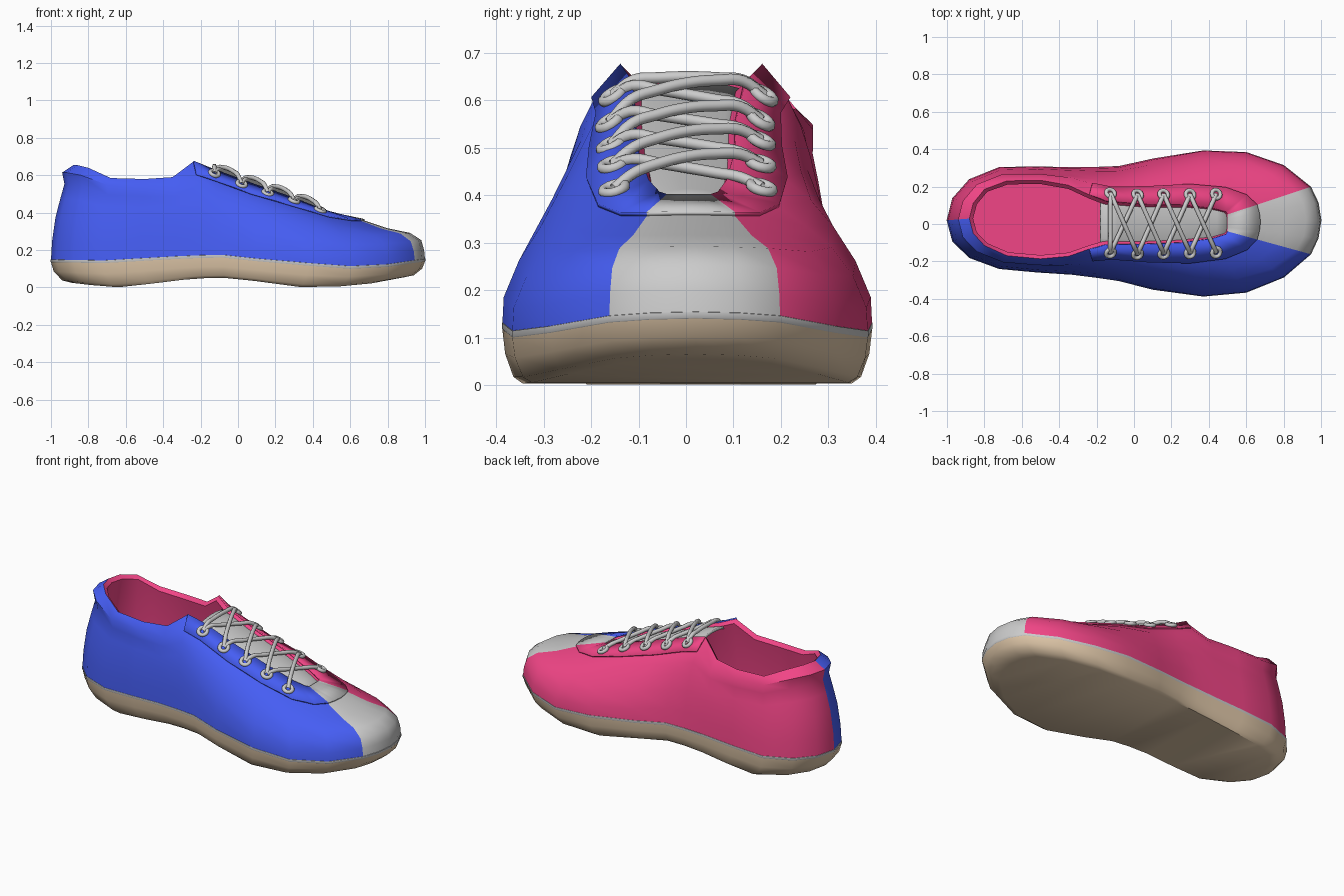
import bpy, math
from mathutils import Vector
from mathutils.bvhtree import BVHTree

if "Cube" in bpy.data.objects:
    bpy.data.objects.remove(bpy.data.objects["Cube"])


def material(name, rgb):
    m = bpy.data.materials.new(name)
    m.diffuse_color = (*rgb, 1)
    m.use_nodes = True
    m.node_tree.nodes["Principled BSDF"].inputs["Base Color"].default_value = m.diffuse_color
    return m


RED = material("red", (0.88, 0.06, 0.24))
BLUE = material("blue", (0.06, 0.11, 0.9))
TAN = material("tan", (0.75, 0.58, 0.4))
GREY = material("grey", (0.8, 0.8, 0.8))


def interp(table, x):
    if x <= table[0][0]:
        return table[0][1]
    for (a, u), (b, v) in zip(table, table[1:]):
        if x <= b:
            return u + (v - u) * (x - a) / (b - a)
    return table[-1][1]


def smooth(obj, angle=50):
    bpy.ops.object.select_all(action='DESELECT')
    obj.select_set(True)
    bpy.context.view_layer.objects.active = obj
    bpy.ops.object.shade_smooth_by_angle(angle=math.radians(angle))


def loft(name, rows, mats=(), closed=True, cap_start=False, cap_end=False, pick=None, angle=50):
    """Skin a list of rows of points; caps join the left and right halves of a ring."""
    n = len(rows[0])
    verts = [p for row in rows for p in row]
    faces, index = [], []
    for j in range(len(rows) - 1):
        for i in range(n if closed else n - 1):
            k = (i + 1) % n
            faces.append((j * n + i, (j + 1) * n + i, (j + 1) * n + k, j * n + k))
            index.append(pick(i) if pick else 0)
    for use, o, flip in ((cap_start, 0, False), (cap_end, (len(rows) - 1) * n, True)):
        if use:
            for i in range(n // 2):
                f = [o + i, o + i + 1, o + (n - i - 1) % n, o + (n - i) % n]
                f = list(dict.fromkeys(f))
                faces.append(tuple(f[::-1] if flip else f))
                index.append(0)
    mesh = bpy.data.meshes.new(name)
    mesh.from_pydata([tuple(v) for v in verts], [], faces)
    for m in mats:
        mesh.materials.append(m)
    for p, i in zip(mesh.polygons, index):
        p.material_index = i
    obj = bpy.data.objects.new(name, mesh)
    bpy.context.collection.objects.link(obj)
    smooth(obj, angle)
    return obj


def thicken(obj, t, offset):
    m = obj.modifiers.new("thickness", 'SOLIDIFY')
    m.thickness, m.offset = t, offset


# Height and centre lines along the shoe
CENTRE = [(-1, .02), (-.8, .035), (-.4, .02), (0, -.002), (.4, .003), (1, .02)]
SOLE_TOP = [(-1, .135), (-.7, .13), (-.4, .15), (-.1, .162), (.2, .13), (.6, .1), (.8, .11), (1, .14)]
SOLE_LOW = [(-1, .025), (-.85, .01), (-.7, 0), (-.35, .04), (-.12, .055), (.1, .035),
            (.35, .003), (.6, .005), (.8, .022), (1, .055)]
THROAT = [(-.18, .643), (-.15, .635), (.05, .56), (.25, .49), (.42, .425), (.5, .395), (.55, .375)]

# Half stations heel to toe: base x, base y, rim x, rim y, rim z, profile blend
HALF = [(-1, 0, -.88, 0, .655, 0), (-.97, .115, -.86, .08, .655, 0), (-.88, .21, -.8, .15, .64, 0),
        (-.72, .272, -.68, .2, .585, 0), (-.52, .283, -.5, .21, .58, .3), (-.33, .287, -.35, .19, .59, .7),
        (-.2, .296, -.24, .145, .672, 1), (-.08, .307, -.15, .115, .635, 1.2), (.1, .35, .05, .105, .56, 1.6),
        (.37, .39, .25, .1, .49, 2), (.6, .375, .42, .08, .425, 2.2), (.8, .3, .49, .06, .4, 2.6),
        (.945, .18, .5, .045, .395, 2.9), (.985, .095, .5, .022, .395, 3), (1, 0, .5, 0, .395, 3)]
# Wall profiles (inward fraction, upward fraction): heel, arch, ball, toe
PROFILES = [
    [(0, 0), (.05, .2), (.2, .45), (.42, .65), (.6, .8), (.5, .92), (1, 1)],
    [(0, 0), (.05, .2), (.15, .45), (.28, .62), (.42, .75), (.6, .86), (1, 1)],
    [(0, 0), (.01, .16), (.12, .37), (.28, .57), (.44, .72), (.62, .84), (1, 1)],
    [(0, 0), (.01, .2), (.04, .42), (.16, .58), (.4, .68), (.65, .85), (1, 1)]]

RING = [(s, 1) for s in HALF] + [(s, -1) for s in HALF[-2:0:-1]]


def base_point(s, side, scale=1.0):
    return s[0] * scale, interp(CENTRE, s[0]) + side * s[1] * scale


def rim_point(s, side):
    return Vector((s[2], interp(CENTRE, s[2]) + side * s[3], s[4]))


def wall_point(s, side, level):
    a = min(int(s[5]), 2)
    h, v = Vector(PROFILES[a][level]).lerp(Vector(PROFILES[a + 1][level]), s[5] - a)
    x, y = base_point(s, side)
    b, r = Vector((x, y, interp(SOLE_TOP, s[0]) + .01)), rim_point(s, side)
    p = b.lerp(r, h)
    p.z = b.z + (r.z - b.z) * v
    return p


def panel(i):
    return 0 if i < 12 else (2 if i < 16 else 1)


# Upper: red and blue quarters with grey toe
walls = [[wall_point(s, d, l) for s, d in RING] for l in range(7)]
upper = loft("upper", walls, (RED, BLUE, GREY), pick=panel)

# Raised lacing facing around the throat
facing = loft("lace_facing", [row[6:23] for row in walls[5:]], (RED, BLUE, GREY), closed=False,
              pick=lambda i: panel(i + 6))
thicken(facing, .008, 1)

# Lining and insole
def lining_point(s, d, step):
    r = rim_point(s, d)
    if step == 0:
        return r
    if step == 1:
        aim = Vector((max(-.6, min(.3, r.x)), interp(CENTRE, r.x), r.z))
        return r + (aim - r).normalized() * .02 - Vector((0, 0, .02))
    x, y = base_point(s, d)
    p = r.lerp(Vector((x, y, 0)), .3)
    p.z = .3 if step == 2 else .2
    return p


loft("lining", [[lining_point(s, d, k) for s, d in RING] for k in range(4)], (RED,), cap_end=True)


# Sole
def sole_ring(scale, f):
    ring = []
    for s, d in RING:
        lo, hi = interp(SOLE_LOW, s[0]), interp(SOLE_TOP, s[0])
        ring.append((*base_point(s, d, scale), lo + (hi - lo) * f))
    return ring


loft("sole", [sole_ring(.89, 0), sole_ring(.94, .12), sole_ring(.985, .55), sole_ring(1, 1)],
     (TAN,), cap_start=True, cap_end=True, angle=40)

# Thin grey welt between sole and upper
loft("welt", [[(x, y, z + dz) for x, y, z in sole_ring(sc, 1)]
              for sc, dz in ((1, 0), (1.002, .002), (1.002, .014), (.985, .018))])

# Tongue
WIDTH = [(-.18, .125), (.25, .12), (.42, .1), (.53, .07)]
rows = []
for k in range(9):
    x = -.18 + .71 * k / 8
    rows.append([(x, interp(CENTRE, x) + u / 3 * interp(WIDTH, x),
                  interp(THROAT, x) - .03 + .02 * (1 - (u / 3) ** 2)) for u in range(-3, 4)])
thicken(loft("tongue", rows, closed=False), .015, 0)

# Eyelets seated on the facing
tree = BVHTree.FromPolygons([v.co for v in upper.data.vertices],
                            [tuple(p.vertices) for p in upper.data.polygons])
holes = {}
for i, x in enumerate((-.13, .015, .155, .295, .435)):
    for d in (1, -1):
        hit, normal, _, _ = tree.ray_cast(Vector((x, interp(CENTRE, x) + d * .152, 2)), Vector((0, 0, -1)))
        if normal.z < 0:
            normal = -normal
        p = hit + normal * .014
        holes[i, d] = p
        bpy.ops.mesh.primitive_torus_add(location=p, rotation=normal.to_track_quat('Z', 'Y').to_euler(),
                                         major_radius=.024, minor_radius=.011,
                                         major_segments=16, minor_segments=8)
        ring = bpy.context.object
        ring.name = f"eyelet_{i + 1}_{'left' if d > 0 else 'right'}"
        smooth(ring, 60)

# Laces: one straight bar and four crosses
curve = bpy.data.curves.new("laces", 'CURVE')
curve.dimensions = '3D'
curve.bevel_depth = .012
curve.bevel_resolution = 2
curve.resolution_u = 4


def lace(a, b, lift):
    spline = curve.splines.new('BEZIER')
    fractions = (0, .14, .3, .5, .7, .86, 1)
    spline.bezier_points.add(len(fractions) - 1)
    for bp, f in zip(spline.bezier_points, fractions):
        p = a.lerp(b, f)
        if 0 < f < 1:
            p.z = interp(THROAT, p.x) + .012 + lift * math.sin(math.pi * f)
        bp.co = p
        bp.handle_left_type = bp.handle_right_type = 'AUTO'


lace(holes[0, 1], holes[0, -1], .012)
for i in range(4):
    lace(holes[i, 1], holes[i + 1, -1], .026)
    lace(holes[i, -1], holes[i + 1, 1], .002)
laces = bpy.data.objects.new("laces", curve)
bpy.context.collection.objects.link(laces)
bpy.ops.object.select_all(action='DESELECT')
laces.select_set(True)
bpy.context.view_layer.objects.active = laces
bpy.ops.object.convert(target='MESH')
smooth(bpy.context.object, 60)
